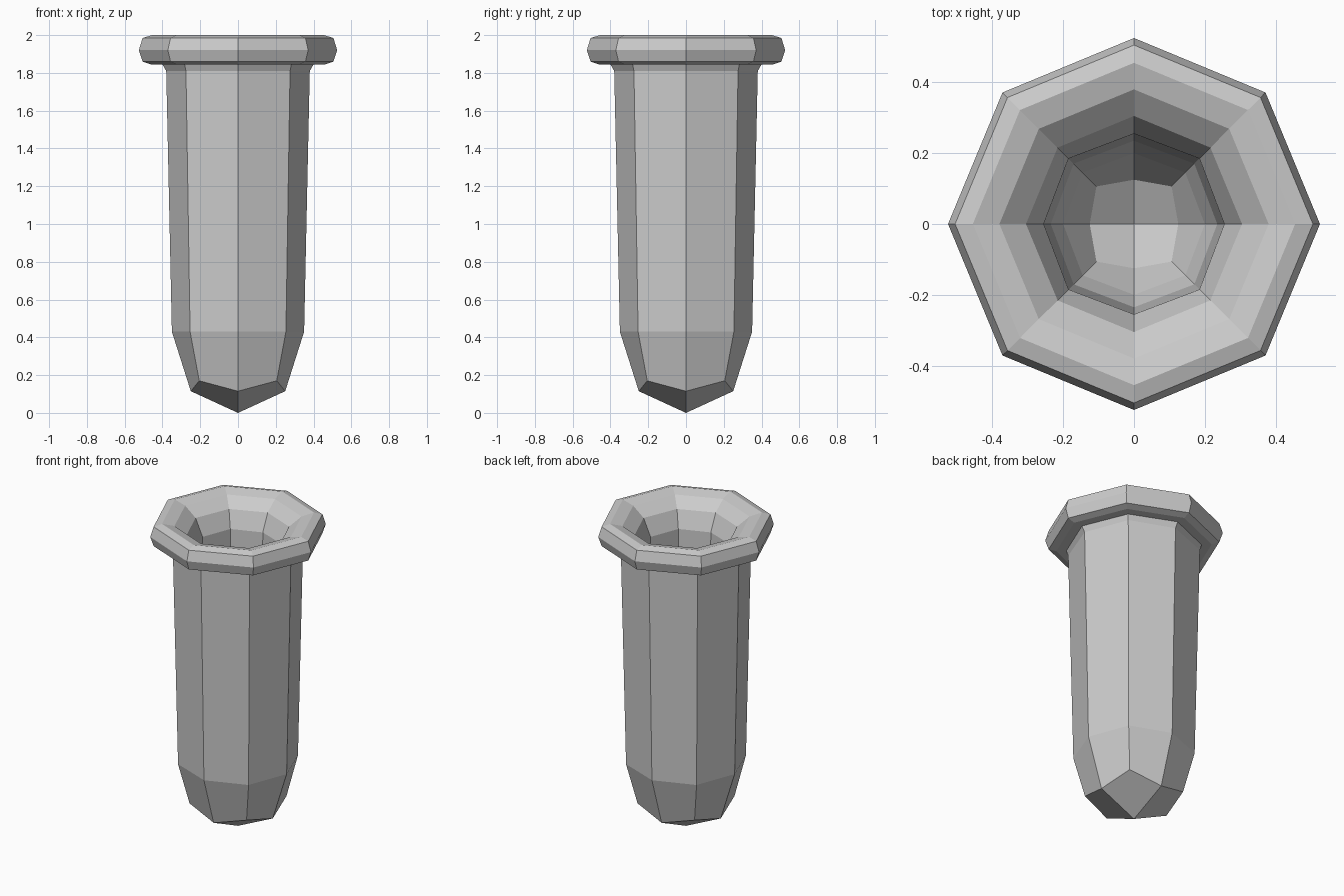
import bpy, bmesh, math

if "Cube" in bpy.data.objects:
    bpy.data.objects.remove(bpy.data.objects["Cube"])

N = 8
bm = bmesh.new()


def ring(r, z, rd=None, zd=None):
    """Octagon ring; diagonal corners may use their own radius and height."""
    out = []
    for i in range(N):
        a = i * math.tau / N
        rr, zz = (rd or r, zd or z) if i % 2 else (r, z)
        out.append(bm.verts.new((rr * math.cos(a), rr * math.sin(a), zz)))
    return out


def quad_cap(r, z):
    """Close a ring with four quads meeting at a tip."""
    tip = bm.verts.new((0, 0, z))
    for i in range(0, N, 2):
        bm.faces.new((tip, r[i], r[i + 1], r[(i + 2) % N]))


# Outer body and lip profile from bottom to top, then down the inside wall
profile = [(0.35, 0.43), (0.38, 1.81), (0.40, 1.845), (0.46, 1.845),
           (0.505, 1.86), (0.525, 1.92), (0.505, 1.985), (0.455, 2.0),
           (0.38, 1.98), (0.305, 1.92), (0.255, 1.81), (0.235, 0.45),
           (0.20, 0.36)]
rings = [ring(0.25, 0.115, 0.29, 0.17)]
rings += [ring(r, z, r * 1.025 if z < 1.82 else r) for r, z in profile]
rings.append(ring(0.125, 0.23, 0.15, 0.26))
for a, b in zip(rings, rings[1:]):
    for i in range(N):
        j = (i + 1) % N
        bm.faces.new((a[i], a[j], b[j], b[i]))

# Pointed outer base and matching inner floor
quad_cap(rings[0], 0.0)
quad_cap(rings[-1], 0.16)

bmesh.ops.recalc_face_normals(bm, faces=bm.faces)
me = bpy.data.meshes.new("tube")
bm.to_mesh(me)
bm.free()
bpy.context.collection.objects.link(bpy.data.objects.new("test_tube", me))
